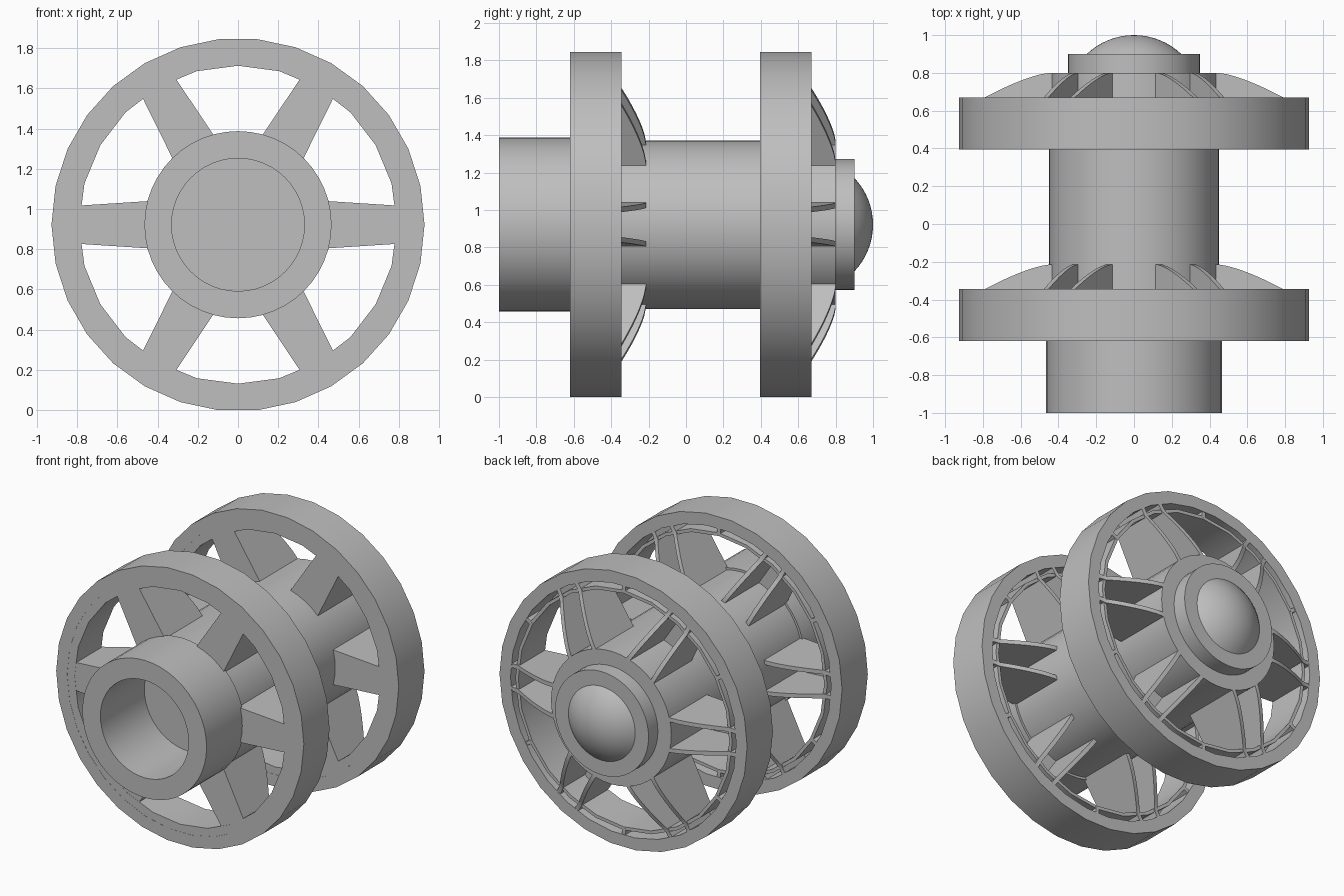
import bpy, bmesh, math

if "Cube" in bpy.data.objects:
    bpy.data.objects.remove(bpy.data.objects["Cube"])

WHEEL_R = 0.927
AXIS_Z = WHEEL_R * math.cos(math.pi / 30)
HUB_R, HOLE_R, RING_R, BAND_R = 0.45, 0.79, 0.812, 0.845
DEPTH, PLATE, WALL = 0.275, 0.045, 0.028

grey = bpy.data.materials.new("plain grey")
grey.use_nodes = True
grey.diffuse_color = (0.52, 0.52, 0.52, 1)
grey.node_tree.nodes["Principled BSDF"].inputs["Base Color"].default_value = grey.diffuse_color


def finish(name, bm):
    bmesh.ops.remove_doubles(bm, verts=bm.verts, dist=1e-5)
    bmesh.ops.recalc_face_normals(bm, faces=bm.faces)
    mesh = bpy.data.meshes.new(name)
    bm.to_mesh(mesh)
    bm.free()
    mesh.materials.append(grey)
    obj = bpy.data.objects.new(name, mesh)
    bpy.context.collection.objects.link(obj)
    bpy.ops.object.select_all(action="DESELECT")
    obj.select_set(True)
    bpy.context.view_layer.objects.active = obj
    bpy.ops.object.shade_smooth_by_angle(angle=math.radians(30))


def lathe(name, profile, sides, closed=True):
    """Turn a (radius, y) profile around the axle."""
    bm = bmesh.new()
    rings = []
    for i in range(sides):
        a = math.tau * i / sides
        rings.append([bm.verts.new((r * math.cos(a), y, AXIS_Z + r * math.sin(a)))
                      for r, y in profile])
    count = len(profile)
    for i in range(sides):
        p, q = rings[i], rings[(i + 1) % sides]
        for j in range(count if closed else count - 1):
            k = (j + 1) % count
            bm.faces.new((p[j], p[k], q[k], q[j]))
    bmesh.ops.remove_doubles(bm, verts=bm.verts, dist=1e-5)
    finish(name, bm)


def band(name, r0, r1, y0, y1, sides):
    lathe(name, [(r0, y0), (r1, y0), (r1, y1), (r0, y1)], sides)


def prism(bm, side_a, side_b, angle):
    """Bridge two outlines of (radius, offset, y), turned to an angle."""
    c, s = math.cos(angle), math.sin(angle)

    def place(pts):
        return [bm.verts.new((r * c - o * s, y, AXIS_Z + r * s + o * c)) for r, o, y in pts]

    a, b = place(side_a), place(side_b)
    bm.faces.new(a)
    bm.faces.new(b[::-1])
    for i in range(len(a)):
        j = (i + 1) % len(a)
        bm.faces.new((a[i], b[i], b[j], a[j]))


def half_width(r):
    return 0.117 - 0.022 * (r - HUB_R) / (HOLE_R - HUB_R)


# Axle with a blind front bore, a stepped rear cap and a domed end
dome_r, dome_h = 0.25, 0.1
ball = (dome_r ** 2 + dome_h ** 2) / (2 * dome_h)
sweep = math.asin(dome_r / ball)
dome = [(ball * math.sin(sweep * t / 8), 1 - ball + ball * math.cos(sweep * t / 8))
        for t in range(8, -1, -1)]
lathe("axle", [(0, -0.53), (0.33, -0.53), (0.33, -1), (0.465, -1), (0.465, -0.6),
               (HUB_R, -0.6), (HUB_R, 0.8), (0.35, 0.8), (0.35, 0.9)] + dome, 48, False)

for label, front in (("front", -0.62), ("rear", 0.395)):
    back = front + DEPTH

    # Rim: outer band, thin inner ring and the front plate closing the groove
    band(label + "_rim", BAND_R, WHEEL_R, front, back, 30)
    band(label + "_inner_ring", HOLE_R, RING_R, front + 0.001, back - 0.005, 24)
    band(label + "_rim_plate", HOLE_R, 0.88, front + 0.001, front + PLATE, 24)

    # Spokes: a tapered front plate with two curved side walls
    bm = bmesh.new()
    for n in range(6):
        angle = n * math.pi / 3
        r0, r1 = 0.43, 0.8
        outline = [(r0, half_width(r0)), (r1, half_width(r1)),
                   (r1, -half_width(r1)), (r0, -half_width(r0))]
        prism(bm, [(r, o, front + 0.002) for r, o in outline],
              [(r, o, front + PLATE) for r, o in outline], angle)
        edge = [(0.42, back + 0.13)]
        for i in range(9):
            t = i / 8
            edge.append((HUB_R + (HOLE_R - HUB_R) * t, back + 0.13 * (1 - t ** 1.4)))
        edge += [(0.86, back - 0.002), (0.86, front + 0.01),
                 (HOLE_R, front + 0.003), (0.42, front + 0.003)]
        for side in (1, -1):
            prism(bm, [(r, side * half_width(r), y) for r, y in edge],
                  [(r, side * (half_width(r) - WALL), y) for r, y in edge], angle)
    finish(label + "_spokes", bm)

    # Small ribs crossing the rim groove midway between spokes
    bm = bmesh.new()
    for n in range(6):
        rib = [(0.8, front + 0.02), (0.86, front + 0.02), (0.86, back - 0.004), (0.8, back - 0.004)]
        prism(bm, [(r, 0.013, y) for r, y in rib], [(r, -0.013, y) for r, y in rib],
              (n + 0.5) * math.pi / 3)
    finish(label + "_rim_ribs", bm)
